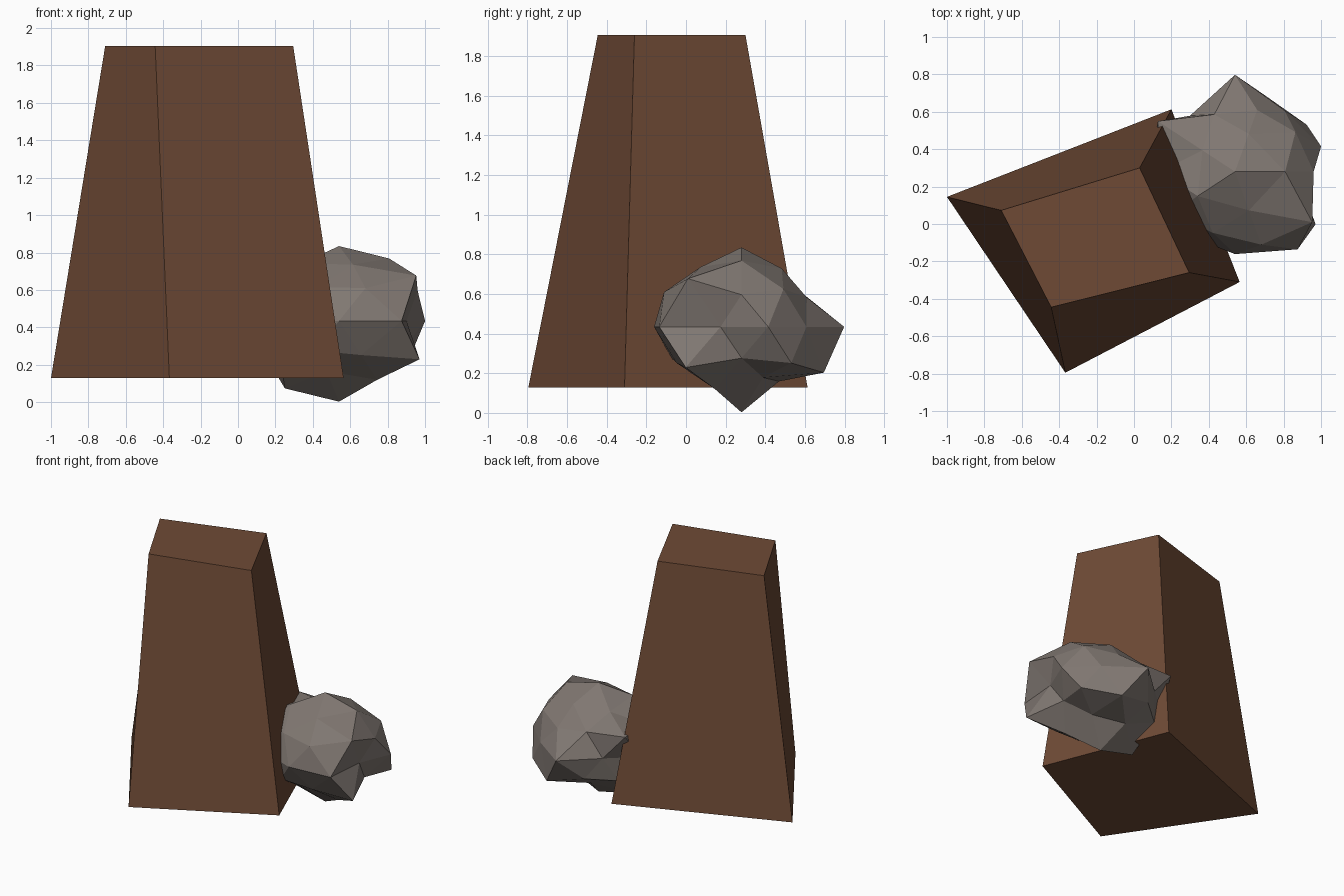
import bpy
import bmesh
import math

if "Cube" in bpy.data.objects:
    bpy.data.objects.remove(bpy.data.objects["Cube"], do_unlink=True)


def make_material(name, colour):
    material = bpy.data.materials.new(name)
    material.use_nodes = True
    rgba = (*colour, 1)
    material.diffuse_color = rgba
    material.node_tree.nodes["Principled BSDF"].inputs["Base Color"].default_value = rgba
    return material


def make_object(name, bm, material):
    bmesh.ops.recalc_face_normals(bm, faces=bm.faces[:])
    mesh = bpy.data.meshes.new(name)
    bm.to_mesh(mesh)
    bm.free()
    mesh.materials.append(material)
    obj = bpy.data.objects.new(name, mesh)
    bpy.context.scene.collection.objects.link(obj)
    return obj


def azimuth(vert):
    # small offset keeps the +x vertex first in each ring
    return (math.atan2(vert.co.y, vert.co.x) + 0.1) % math.tau


brown = make_material("earth_brown", (0.156, 0.068, 0.036))
stone = make_material("stone_grey", (0.216, 0.186, 0.167))

# Tapered, skewed pillar: a lower and an upper outline joined by walls
lower_outline = [(-1, 0.145), (-0.367, -0.795), (0.565, -0.31), (0.2, 0.613)]
upper_outline = [(-0.71, 0.073), (-0.443, -0.445), (0.295, -0.26), (0.03, 0.3)]
bm = bmesh.new()
lower = [bm.verts.new((x, y, 0.128)) for x, y in lower_outline]
upper = [bm.verts.new((x, y, 1.905)) for x, y in upper_outline]
bm.faces.new(lower)
bm.faces.new(upper)
for i in range(len(lower)):
    j = (i + 1) % len(lower)
    # the first corner sets which way each twisted wall folds
    bm.faces.new((lower[j], upper[j], upper[i], lower[i]))
make_object("tapered_pillar", bm, brown)

# Faceted boulder: a squashed icosphere, each ring of vertices pushed in or out.
# Rings run from the top to the bottom, radii in hundredths, counter-clockwise.
ring_radii = [
    [52],
    [51, 45, 41, 47, 46],
    [47, 42, 47, 45, 60],
    [47, 43, 57, 46, 51],
    [48.4, 45, 57.5, 41, 46, 47, 46, 49, 57, 38],
    [53, 47, 46, 46, 59.5],
    [39, 57, 46, 46, 45],
    [39, 42, 55, 41, 48],
    [56],
]
bm = bmesh.new()
bmesh.ops.create_icosphere(bm, subdivisions=2, radius=1)
rings = {}
for vert in bm.verts:
    rings.setdefault(round(vert.co.z, 1) + 0.0, []).append(vert)
for height, radii in zip(sorted(rings, reverse=True), ring_radii):
    for vert, radius in zip(sorted(rings[height], key=azimuth), radii):
        vert.co *= radius / 100
bmesh.ops.scale(bm, vec=(1, 0.9, 0.77), verts=bm.verts[:])
bmesh.ops.translate(bm, vec=(0.54, 0.28, 0.434), verts=bm.verts[:])
make_object("boulder", bm, stone)
